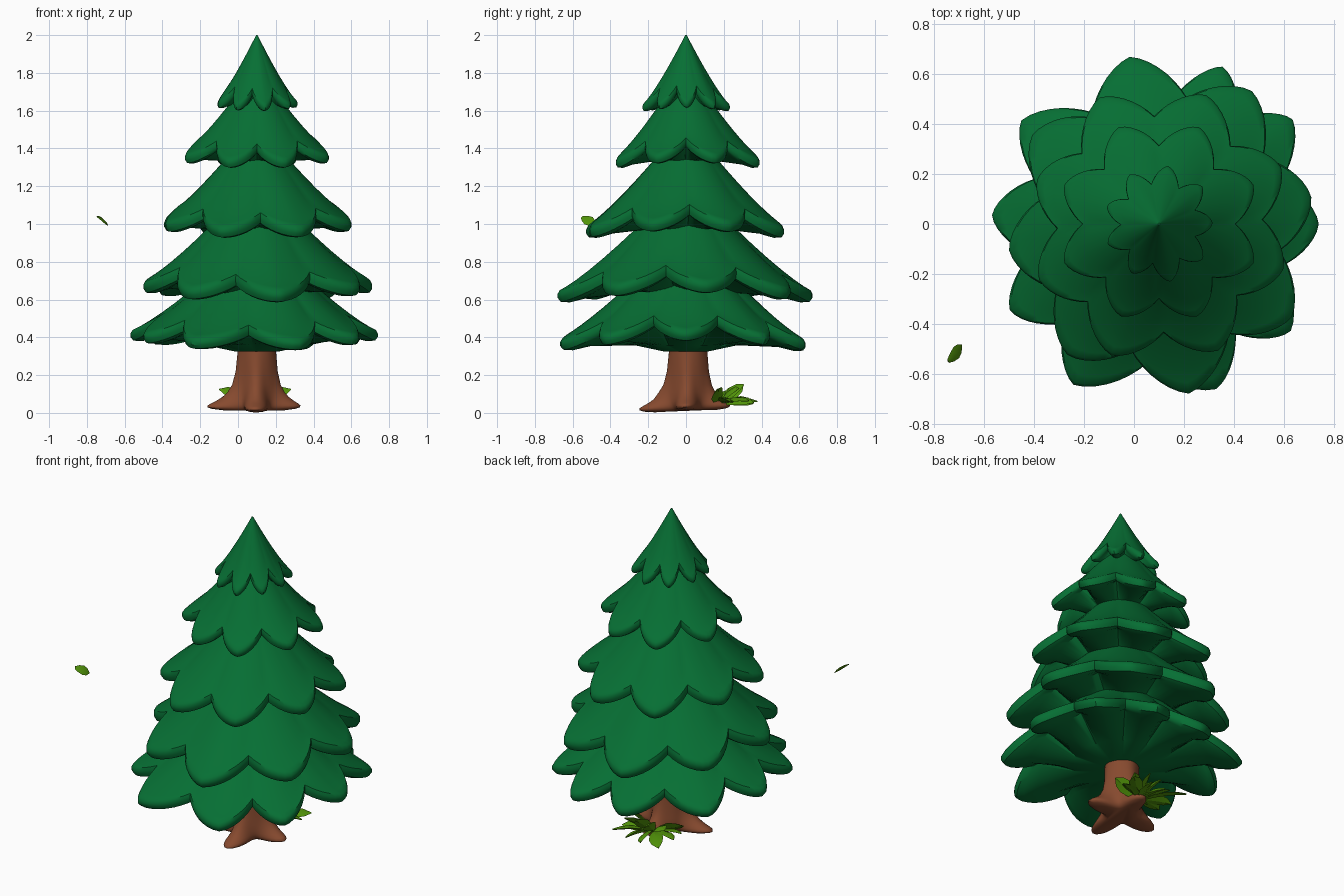
import bpy, bmesh, math
from mathutils import Vector

if "Cube" in bpy.data.objects:
    bpy.data.objects.remove(bpy.data.objects["Cube"])

CX = 0.10  # the tree stands slightly right of the origin


def material(name, rgb):
    m = bpy.data.materials.new(name)
    m.diffuse_color = (*rgb, 1)
    m.use_nodes = True
    m.node_tree.nodes["Principled BSDF"].inputs["Base Color"].default_value = m.diffuse_color
    return m


GREEN = material("pine_green", (0.002, 0.158, 0.034))
BROWN = material("bark_brown", (0.24, 0.068, 0.028))
LEAF = material("leaf_green", (0.085, 0.30, 0.003))


def smooth(ob, angle):
    bpy.ops.object.select_all(action='DESELECT')
    ob.select_set(True)
    bpy.context.view_layer.objects.active = ob
    bpy.ops.object.shade_smooth_by_angle(angle=math.radians(angle))


def finish(name, bm, mat, angle=40):
    bmesh.ops.recalc_face_normals(bm, faces=bm.faces[:])
    me = bpy.data.meshes.new(name)
    bm.to_mesh(me)
    bm.free()
    me.materials.append(mat)
    ob = bpy.data.objects.new(name, me)
    bpy.context.collection.objects.link(ob)
    smooth(ob, angle)
    return ob


def skin(rings):
    """Bridge closed rings of points and cap both ends."""
    bm = bmesh.new()
    rows = [[bm.verts.new(p) for p in ring] for ring in rings]
    n = len(rows[0])
    for a, b in zip(rows, rows[1:]):
        for i in range(n):
            j = (i + 1) % n
            bm.faces.new((a[i], a[j], b[j], b[i]))
    bm.faces.new(rows[0])
    bm.faces.new(rows[-1])
    return bm


def lobe_samples(tips, steps=7):
    """List (angle, tip radius, u), u = 0 on a lobe tip and 1 in a notch."""
    out, n = [], len(tips)
    for i, (a, r) in enumerate(tips):
        for side in (-1, 1):
            b, rb = tips[(i + side) % n]
            gap = ((b - a) * side) % 360 / 2
            ks = range(steps, 0, -1) if side < 0 else range(steps)
            for k in ks:
                u = k / steps
                out.append((math.radians(a + side * gap * u), r + (rb - r) * u / 2, u))
    return out


def branch_tier(name, tips, r0, z0, z1, th, notch, collar):
    """Lobed skirt of branches with a rounded rim and a full underside."""
    samples = lobe_samples(tips)
    size = sum(r for _, r in tips) / len(tips)

    def top(s, a, rt, u):
        r = r0 + (rt * (1 - notch * s * u ** 1.4) - r0) * s
        rho = min(1, (r - r0) / (rt - r0))
        z = z0 - (z0 - z1) * (1 - (1 - rho) ** 1.22)
        z -= 0.03 * size * u * u * math.sin(math.pi * s) * s   # crease between lobes
        z -= 0.08 * size * math.sin(a) ** 2 * s                # front and back droop
        return r, z

    def under(s, dz, a, rt, u):
        return top(s, a, rt, u)[0], top(1, a, rt, u)[1] + dz

    def point(a, rz):
        return (CX + rz[0] * math.cos(a), rz[0] * math.sin(a), rz[1])

    rings = [[point(q[0], top(s, *q)) for q in samples]
             for s in (0, .12, .25, .4, .55, .7, .82, .92, .98)]
    for s, dz in ((1, -.25 * th), (1, -.6 * th), (.97, -.95 * th), (.88, -th),
                  (.7, -.6 * th)):
        rings.append([point(q[0], under(s, dz, *q)) for q in samples])
    for r, z in ((.4 * size, z1 - collar * .7), (.17 * size, z1 - collar)):
        rings.append([point(q[0], (r, z)) for q in samples])
    return finish(name, skin(rings), GREEN)


def even(first, radii):
    step = 360 / len(radii)
    return [(first + i * step, r) for i, r in enumerate(radii)]


# Branch tiers, from the crown down
tiers = [
    branch_tier("crown_tier", even(-79, [.235, .225, .215, .23, .235, .23, .22, .22, .225]),
                .004, 2.0, 1.65, .035, .30, .03),
    branch_tier("upper_tier", even(22.5, [.41, .42, .42, .41, .41, .40, .40, .41]),
                .08, 1.72, 1.37, .045, .25, .05),
    branch_tier("middle_tier", even(25, [.54, .55, .56, .52, .53, .56, .56, .53]),
                .10, 1.42, 1.02, .055, .22, .07),
    branch_tier("lower_tier", even(10, [.62, .65, .68, .62, .61, .64, .69, .65]),
                .14, 1.10, .695, .06, .22, .08),
    branch_tier("bottom_tier", [(0, .64), (38, .68), (68, .68), (98, .64), (143, .69),
                                (177, .67), (210, .69), (242, .73), (289, .70), (321, .68)],
                .15, .82, .435, .055, .22, .11)]

# Merge the tiers into one continuous body of foliage
foliage = tiers[0]
for other in tiers[1:]:
    mod = foliage.modifiers.new("merge", 'BOOLEAN')
    mod.operation, mod.solver, mod.object = 'UNION', 'EXACT', other
    bpy.context.view_layer.objects.active = foliage
    bpy.ops.object.modifier_apply(modifier=mod.name)
    bpy.data.objects.remove(other)
foliage.name = "foliage"
smooth(foliage, 40)

# Trunk with four spreading roots
ROOTS = [(-92, .16), (-4, .13), (84, .12), (189, .165)]


def root_reach(a):
    best = 0
    for deg, reach in ROOTS:
        c = math.cos(a - math.radians(deg))
        best = max(best, reach * max(0, c) ** 14)
    return best


rings = []
for z, base, flare in ((.40, .095, 0), (.32, .098, .03), (.22, .10, .08), (.15, .104, .17),
                       (.11, .108, .30), (.085, .11, .46), (.066, .11, .66), (.052, .108, .85),
                       (.042, .105, .97), (.032, .10, 1.0), (.024, .092, .9), (.016, .08, .6)):
    ring = []
    for i in range(72):
        a = math.tau * i / 72
        r = base + flare * root_reach(a)
        # the front root sits lowest
        drop = .018 * max(0, -math.sin(a)) * min(1, r / .24) * (z < .09)
        ring.append((CX + r * math.cos(a), .012 + r * math.sin(a), z - drop))
    rings.append(ring)
finish("trunk", skin(rings), BROWN, 60)


def add_leaf(bm, base, tip, width, bend, thick, roll=0):
    """Pointed leaf, arched between base and tip and rolled about its length."""
    base, tip = Vector(base), Vector(tip)
    d = (tip - base).normalized()
    side = d.cross(Vector((0, 0, 1))).normalized()
    up = side.cross(d)
    side, up = (side * math.cos(roll) + up * math.sin(roll),
                up * math.cos(roll) - side * math.sin(roll))
    rows = []
    for t, w in ((0, .3), (.25, .75), (.55, 1), (.8, .75), (1, .08)):
        c = base.lerp(tip, t) + up * bend * 4 * t * (1 - t)
        h = side * width * w / 2
        k = up * thick * (.3 + .7 * w) / 2
        rows.append([bm.verts.new(p) for p in (c - h, c + k, c + h, c - k)])
    for a, b in zip(rows, rows[1:]):
        for i in range(4):
            j = (i + 1) % 4
            bm.faces.new((a[i], a[j], b[j], b[i]))
    bm.faces.new(rows[0])
    bm.faces.new(rows[-1])


# Leafy plant behind the trunk: (direction, reach, tip height, roll)
bm = bmesh.new()
for deg, reach, z, roll in ((20, .19, .06, .3), (42, .24, .065, -.3), (70, .20, .055, -.6),
                            (100, .19, .05, -.6), (130, .27, .06, -.3), (160, .19, .06, .2),
                            (190, .17, .06, .2), (0, .18, .125, -.8), (40, .17, .13, -.8),
                            (75, .14, .15, -.8), (110, .14, .14, -.7), (145, .17, .12, -.3),
                            (180, .20, .125, .8)):
    a = math.radians(deg)
    c, s = math.cos(a), math.sin(a)
    add_leaf(bm, (CX + .02 * c, .18 + .01 * s, .05), (CX + reach * c, .17 + reach * s, z),
             .085, .015, .022, roll)
finish("ground_plant", bm, LEAF, 30)

# Single leaf drifting in the air
bm = bmesh.new()
add_leaf(bm, (-.745, -.55, 1.038), (-.69, -.485, .995), .062, .004, .012, -.75)
finish("drifting_leaf", bm, LEAF, 30)
